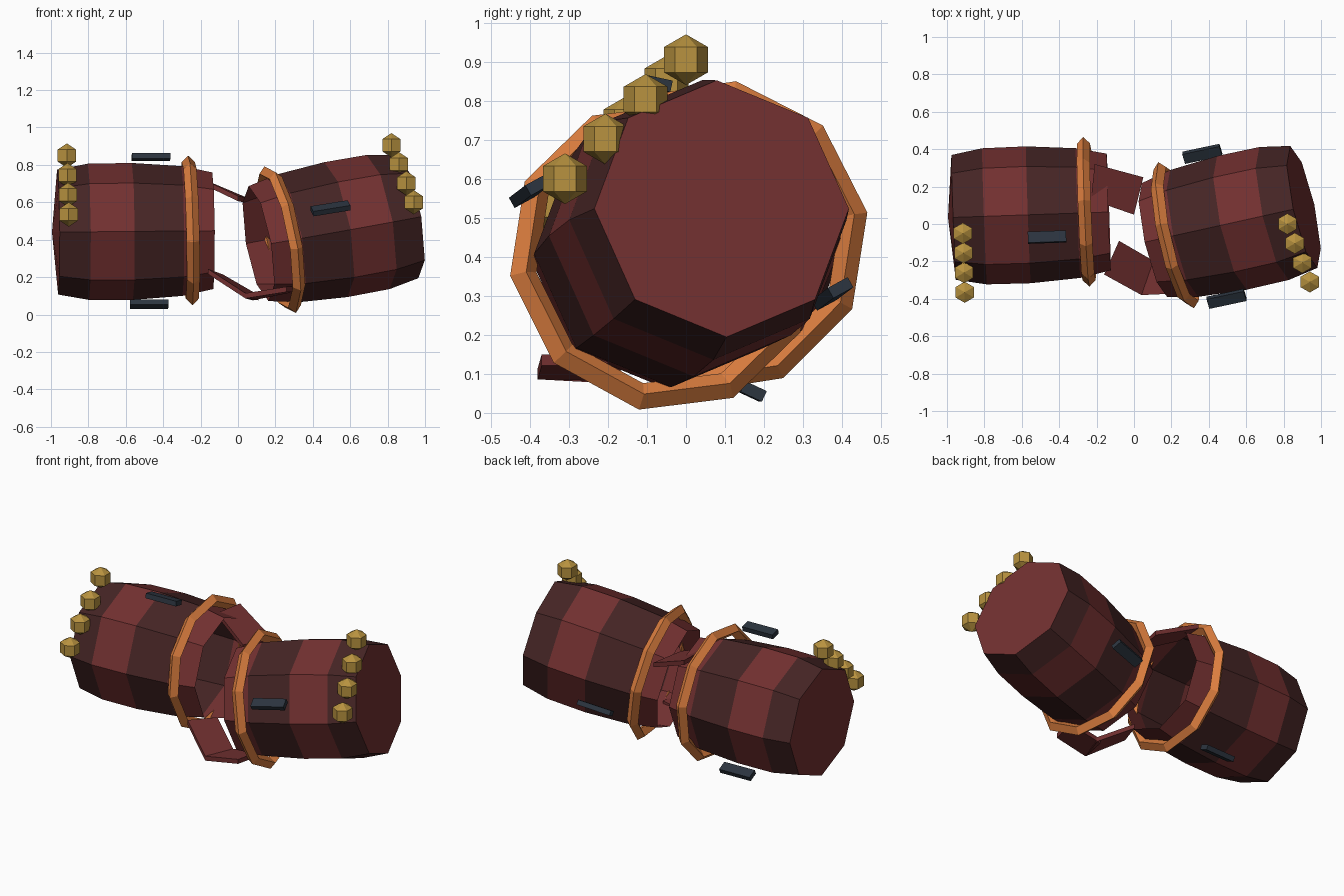
import bpy, bmesh
from math import radians, sin, cos, pi
from mathutils import Matrix, Vector

if "Cube" in bpy.data.objects:
    bpy.data.objects.remove(bpy.data.objects["Cube"])


def material(name, rgb):
    m = bpy.data.materials.new(name)
    m.diffuse_color = (*rgb, 1)
    m.use_nodes = True
    m.node_tree.nodes["Principled BSDF"].inputs["Base Color"].default_value = m.diffuse_color
    return m


LIGHT = material("red_wood", (0.17, 0.03, 0.03))
DARK = material("dark_wood", (0.06, 0.018, 0.018))
COPPER = material("copper", (0.72, 0.21, 0.05))
GOLD = material("gold", (0.48, 0.29, 0.05))
IRON = material("iron", (0.025, 0.035, 0.05))


def finish(bm, name, mats, matrix=None):
    bmesh.ops.recalc_face_normals(bm, faces=bm.faces)
    mesh = bpy.data.meshes.new(name)
    bm.to_mesh(mesh)
    bm.free()
    ob = bpy.data.objects.new(name, mesh)
    bpy.context.collection.objects.link(ob)
    for m in mats:
        mesh.materials.append(m)
    if matrix:
        ob.matrix_world = matrix
    return ob


def frame(centre, yaw, pitch, roll=0):
    return (Matrix.Translation(centre) @ Matrix.Rotation(radians(yaw), 4, 'Z')
            @ Matrix.Rotation(radians(-pitch), 4, 'Y')
            @ Matrix.Rotation(radians(roll), 4, 'X'))


# (distance from hoop toward the closed end, radius)
PROFILE = [(-0.12, 0.312), (0.045, 0.347), (0.31, 0.366), (0.545, 0.364), (0.71, 0.334)]


def barrel_half(name, side, matrix, dome):
    bm = bmesh.new()
    loops = [[bm.verts.new((side * t, r * cos(i * pi / 4), r * sin(i * pi / 4)))
              for i in range(8)] for t, r in PROFILE]
    for k, (a, b) in enumerate(zip(loops, loops[1:])):
        for i in range(8):
            j = (i + 1) % 8
            bm.faces.new((a[i], a[j], b[j], b[i])).material_index = k % 2
    # closed end
    end = loops[-1]
    if dome:
        tip = bm.verts.new((side * (PROFILE[-1][0] + dome), 0, 0))
        for i in range(8):
            bm.faces.new((end[i], end[(i + 1) % 8], tip))
    else:
        bm.faces.new(end)
    finish(bm, name, [LIGHT, DARK], matrix)


def hoop(name, matrix, phase, major=0.37, minor=0.035):
    bm = bmesh.new()
    loops = []
    for i in range(10):
        a = radians(phase + 36 * i)
        loops.append([bm.verts.new((x, r * cos(a), r * sin(a))) for x, r in
                      ((0, major + minor), (minor, major), (0, major - minor), (-minor, major))])
    for i in range(10):
        a, b = loops[i], loops[(i + 1) % 10]
        for j in range(4):
            k = (j + 1) % 4
            bm.faces.new((a[j], a[k], b[k], b[j]))
    finish(bm, name, [COPPER], matrix)


# barrel halves with their hoops
left = frame((-0.255, 0.06, 0.447), 2, 0.5)
right = frame((0.225, -0.06, 0.40), 12.5, 10)
barrel_half("left_barrel_half", -1, left, 0.03)
barrel_half("right_barrel_half", 1, right, 0)
hoop("left_hoop", frame((-0.255, 0.065, 0.45), 2.2, 1.4), 9)
hoop("right_hoop", right, 7)

# broken staves bridging the gap
STAVES = [
    ((-0.21, 0.32, 0.72), (0.05, 0.25, 0.61), (0.00, 0.05, 0.62), (-0.23, 0.13, 0.73)),
    ((-0.08, -0.09, 0.20), (0.11, -0.20, 0.09), (0.04, -0.38, 0.10), (-0.16, -0.27, 0.23)),
    ((0.08, -0.20, 0.09), (0.04, -0.38, 0.10), (0.26, -0.37, 0.135), (0.30, -0.20, 0.135)),
]
for n, corners in enumerate(STAVES):
    bm = bmesh.new()
    off = Vector((0, 0, 0.014))
    top = [bm.verts.new(Vector(c) + off) for c in corners]
    low = [bm.verts.new(Vector(c) - off) for c in corners]
    bm.faces.new(top)
    bm.faces.new(low[::-1])
    for i in range(4):
        j = (i + 1) % 4
        bm.faces.new((top[i], low[i], low[j], top[j]))
    finish(bm, f"broken_stave_{n + 1}", [LIGHT])

# gold studs in a row on each half
ROWS = {
    "left": ((-0.915, -0.05, 0.85), (-0.905, -0.365, 0.535)),
    "right": ((0.82, 0.0, 0.905), (0.94, -0.31, 0.60)),
}
for side, (a, b) in ROWS.items():
    for i in range(4):
        bm = bmesh.new()
        bmesh.ops.create_uvsphere(bm, u_segments=6, v_segments=3, radius=0.065)
        finish(bm, f"{side}_gold_stud_{i + 1}", [GOLD],
               Matrix.Translation(Vector(a).lerp(Vector(b), i / 3)))

# iron slats floating around the staves
SLATS = [
    ((-0.465, -0.07, 0.843), 2, 0, -12),
    ((-0.475, 0.17, 0.055), 2, 0, -25),
    ((0.495, -0.40, 0.568), 12, 9, 28),
    ((0.365, 0.375, 0.305), 12, 9, 28),
]
for n, (c, yaw, pitch, roll) in enumerate(SLATS):
    bm = bmesh.new()
    bmesh.ops.create_cube(bm, size=1, matrix=Matrix.Diagonal((0.205, 0.06, 0.03, 1)))
    finish(bm, f"iron_slat_{n + 1}", [IRON], frame(c, yaw, pitch, roll))
